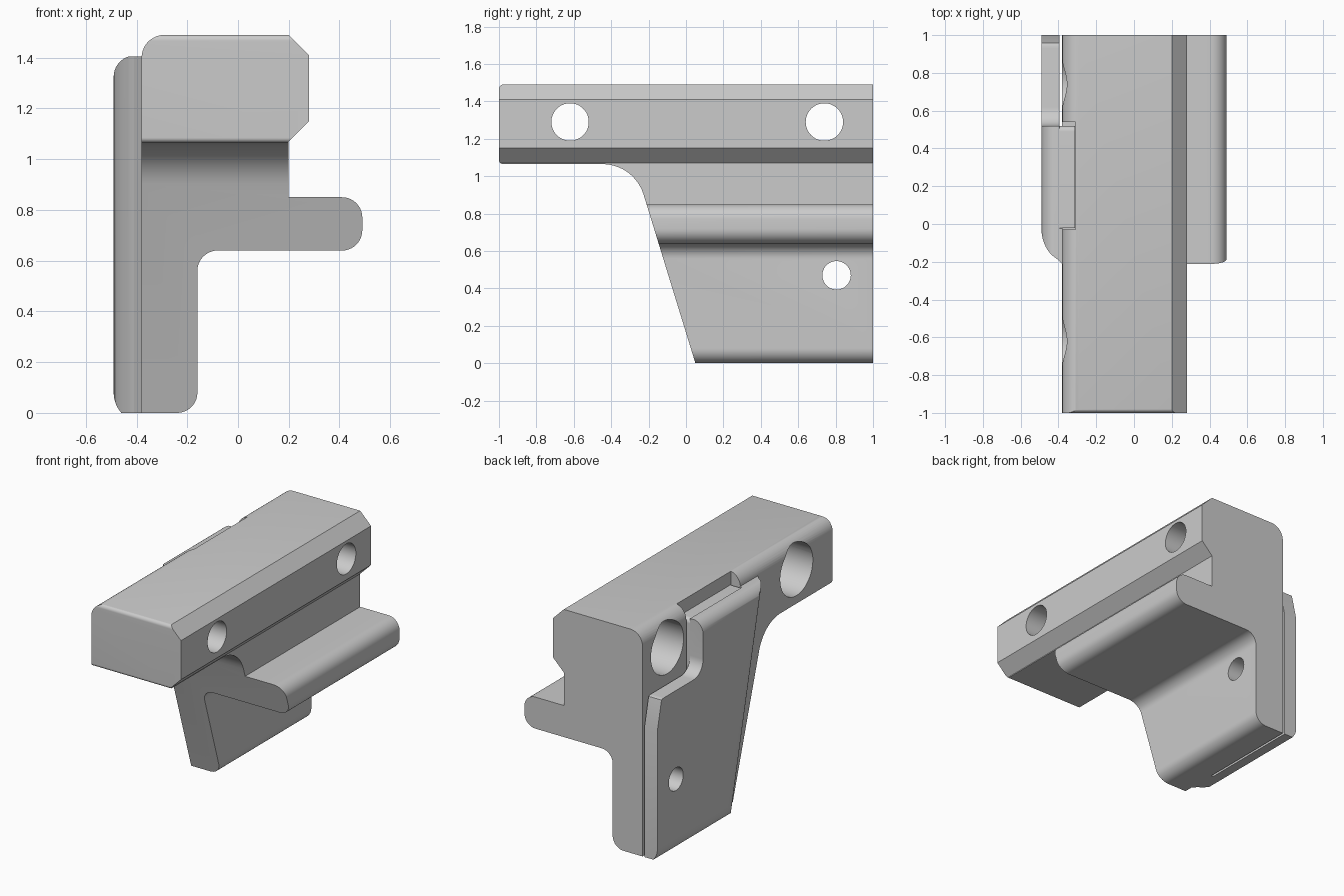
import bpy, bmesh, math
from mathutils import Vector

cube = bpy.data.objects.get("Cube")
if cube:
    bpy.data.objects.remove(cube, do_unlink=True)

grey = bpy.data.materials.new("plain_grey")
grey.use_nodes = True
grey.diffuse_color = (0.6, 0.6, 0.6, 1)
grey.node_tree.nodes["Principled BSDF"].inputs["Base Color"].default_value = (0.6, 0.6, 0.6, 1)


def rounded(points, steps=10):
    """Polygon whose corners given as (u, v, t) are rounded over tangent length t."""
    out = []
    for i, p in enumerate(points):
        c = Vector(p[:2])
        if len(p) == 2:
            out.append(c)
            continue
        u = (Vector(points[i - 1][:2]) - c).normalized()
        v = (Vector(points[(i + 1) % len(points)][:2]) - c).normalized()
        w = (u + v).normalized()
        centre = c + w * (p[2] / w.dot(u))
        a, b = c + u * p[2] - centre, c + v * p[2] - centre
        start = math.atan2(a.y, a.x)
        sweep = math.atan2(a.x * b.y - a.y * b.x, a.dot(b))
        for k in range(steps + 1):
            t = start + sweep * k / steps
            out.append(centre + a.length * Vector((math.cos(t), math.sin(t))))
    return out


def circle(y, z, r, n=48):
    return [Vector((y + r * math.cos(math.tau * k / n), z + r * math.sin(math.tau * k / n)))
            for k in range(n)]


def prism(name, outline, axis, lo, hi, shear=0):
    """Extrude an outline along an axis; shear moves y with height."""
    def place(p, d):
        if axis == "x":
            return (d, p[0], p[1])
        if axis == "y":
            return (p[0], d, p[1])
        return (p[0], p[1] + shear * d, d)
    bm = bmesh.new()
    n = len(outline)
    rings = [[bm.verts.new(place(p, d)) for p in outline] for d in (lo, hi)]
    for ring in rings:
        bm.faces.new(ring)
    for i in range(n):
        j = (i + 1) % n
        bm.faces.new((rings[0][i], rings[0][j], rings[1][j], rings[1][i]))
    bmesh.ops.recalc_face_normals(bm, faces=bm.faces)
    mesh = bpy.data.meshes.new(name)
    bm.to_mesh(mesh)
    bm.free()
    mesh.materials.append(grey)
    obj = bpy.data.objects.new(name, mesh)
    bpy.context.collection.objects.link(obj)
    return obj


def combine(obj, tool, operation):
    mod = obj.modifiers.new(operation, "BOOLEAN")
    mod.operation, mod.object, mod.solver = operation, tool, "EXACT"
    bpy.ops.object.select_all(action="DESELECT")
    bpy.context.view_layer.objects.active = obj
    obj.select_set(True)
    bpy.ops.object.modifier_apply(modifier=mod.name)
    bpy.data.objects.remove(tool, do_unlink=True)


def drill(obj, y, z, r, lo, hi):
    combine(obj, prism("drill", circle(y, z, r), "x", lo, hi), "DIFFERENCE")


# Main body: end profile trimmed by the side outline
body = prism("bracket_body", rounded([
    (-0.38, 0), (-0.16, 0, 0.08), (-0.16, 0.64, 0.08), (0.49, 0.64, 0.08),
    (0.49, 0.85, 0.08), (0.2, 0.85), (0.2, 1.07), (0.28, 1.15),
    (0.28, 1.41), (0.2, 1.49), (-0.38, 1.49, 0.09)]), "y", -1.1, 1)
side = rounded([
    (1.1, -0.1), (0.081, -0.1), (-0.277, 1.065, 0.17), (-1, 1.065, 0.02),
    (-1, 1.491, 0.025), (1.1, 1.5)])
combine(body, prism("side_trim", side, "x", -1, 1), "INTERSECT")

# Pocket that receives the tongue of the side plate
pocket = [(-0.03, 1.0), (0.54, 1.0), (0.54, 1.6), (-0.03, 1.6)]
combine(body, prism("pocket", pocket, "x", -0.6, -0.31), "DIFFERENCE")

# Counterbored mounting holes and the small lower hole
for y in (-0.62, 0.74):
    drill(body, y, 1.29, 0.1, -1, 1)
    drill(body, y, 1.29, 0.172, -1, -0.06)
drill(body, 0.805, 0.47, 0.076, -1, 1)

# Side plate: stepped outline, rounded rim, leaning rounded front edge
plate = prism("side_plate", rounded([
    (1, -0.1), (-0.6, -0.1), (-0.6, 1.6), (0.52, 1.6),
    (0.52, 1.06, 0.1), (1, 1.06, 0.07)]), "x", -0.6, -0.3)
rim = rounded([
    (-0.36, 0), (-0.36, 1.405), (-0.43, 1.405), (-0.49, 1.385, 0.06),
    (-0.49, 0.04, 0.04), (-0.46, 0)])
combine(plate, prism("rim_trim", rim, "y", -1, 1.2), "INTERSECT")
lean = rounded([
    (-0.395, 1.2), (-0.49, 1.2), (-0.49, 0.18, 0.1), (-0.41, 0.14),
    (-0.378, 0.11), (-0.378, 0.3), (-0.395, 0.3)])
combine(plate, prism("lean_trim", lean, "z", -0.2, 1.7, -0.23), "INTERSECT")
drill(plate, 0.805, 0.47, 0.076, -1, 1)

# Tongue hooking the plate into the pocket
tongue = prism("plate_tongue", rounded([
    (-0.02, 1.01), (0.52, 1.01), (0.52, 1.4, 0.03), (-0.02, 1.4)]), "x", -0.44, -0.312)

bpy.ops.object.select_all(action="DESELECT")
for obj in (body, plate, tongue):
    obj.select_set(True)
bpy.context.view_layer.objects.active = body
bpy.ops.object.shade_smooth_by_angle(angle=math.radians(25))
